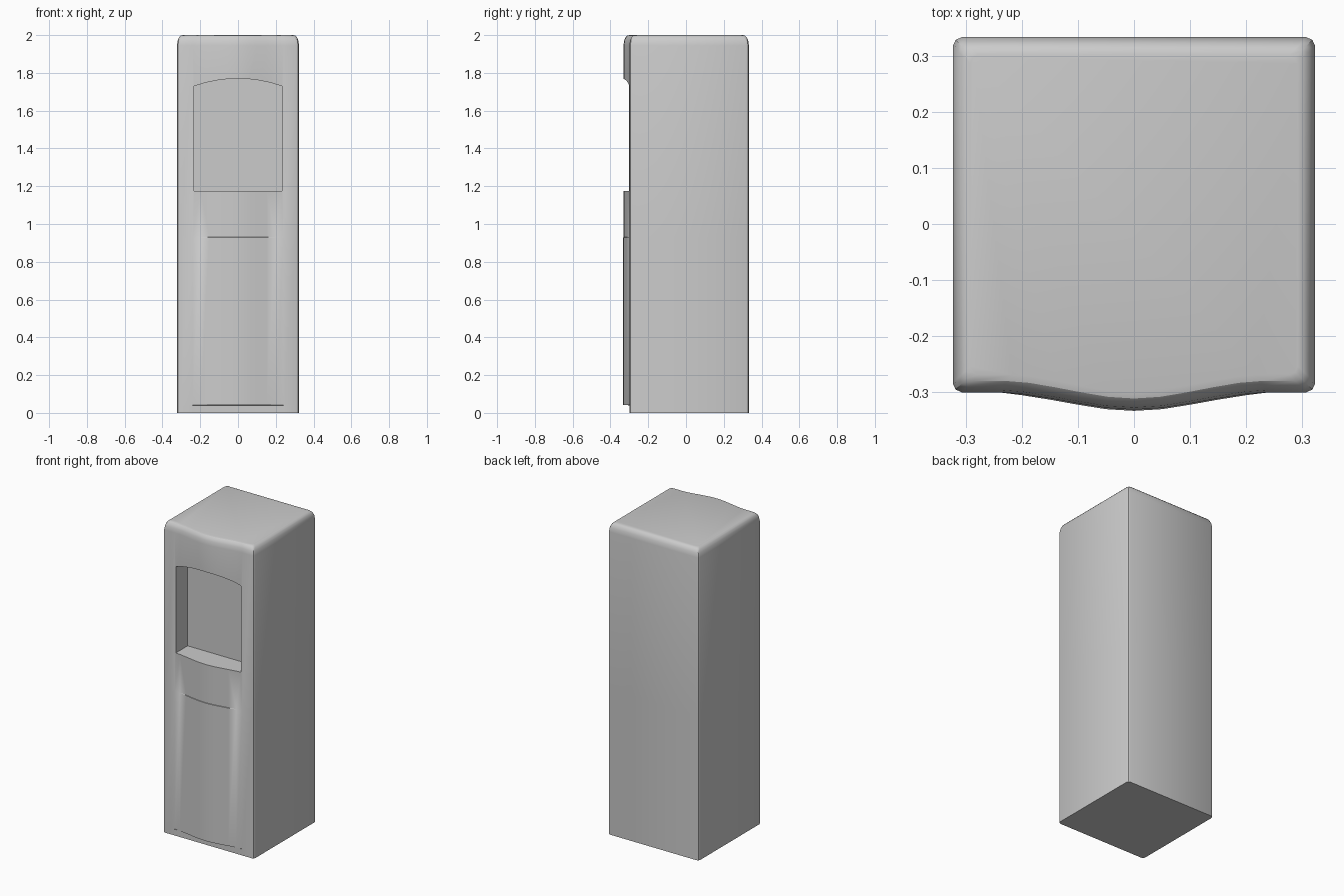
import bpy, bmesh

if "Cube" in bpy.data.objects:
    bpy.data.objects.remove(bpy.data.objects["Cube"])

W, BACK, FRONT = 0.323, 0.333, -0.30
# half profile of the bowed front: x, bulge depth
BOW = [(0.24, 0.0), (0.2, 0.003), (0.15, 0.011), (0.1, 0.020), (0.05, 0.028), (0.0, 0.031)]


def make_object(name, bm):
    bmesh.ops.recalc_face_normals(bm, faces=bm.faces)
    me = bpy.data.meshes.new(name)
    bm.to_mesh(me)
    bm.free()
    ob = bpy.data.objects.new(name, me)
    bpy.context.collection.objects.link(ob)
    return ob


def ring(z, bow, lip, inset):
    """Cabinet cross-section at one height."""
    left = [(-x, FRONT - d * bow - (lip if x < 0.24 else 0)) for x, d in BOW]
    right = [(-x, y) for x, y in reversed(left[:-1])]
    corner = [(W - 0.016, 0.0), (W - 0.005, 0.005), (W, 0.016)]
    pts = left + right
    pts += [(x, FRONT + o) for x, o in corner]
    pts += [(x, BACK - o) for x, o in reversed(corner)]
    pts += [(-x, BACK - o) for x, o in corner]
    pts += [(-x, FRONT + o) for x, o in reversed(corner)]
    s = (W - inset) / W
    mid = (FRONT + BACK) / 2
    return [(x * s, y + (inset if y < mid else -inset) * (1 if abs(y - mid) > 0.2 else 0), z)
            for x, y in pts]


# Cabinet: toe strip, bowed lower door, bowed upper panel, rounded top
levels = [(0, 0, 0, 0), (0.04, 0, 0, 0), (0.042, 1, 0.002, 0), (0.928, 1, 0.002, 0),
          (0.93, 1, 0, 0), (1.945, 1, 0, 0), (1.972, 1, 0, 0.004),
          (1.988, 1, 0, 0.011), (1.997, 1, 0, 0.020), (2.0, 1, 0, 0.031)]
bm = bmesh.new()
rings = [[bm.verts.new(p) for p in ring(*lv)] for lv in levels]
n = len(rings[0])
for a, b in zip(rings, rings[1:]):
    for i in range(n):
        j = (i + 1) % n
        bm.faces.new((a[i], a[j], b[j], b[i]))
bm.faces.new(rings[0])
bm.faces.new(rings[-1])
cabinet = make_object("cabinet", bm)

# Dispensing recess with arched roof
outline = [(-0.232, 1.175), (0.232, 1.175)]
for i in range(9):
    t = 1 - i / 4
    outline.append((0.232 * t, 1.77 - 0.04 * t * t))
bm = bmesh.new()
face = bm.faces.new([bm.verts.new((x, -0.45, z)) for x, z in outline])
ext = bmesh.ops.extrude_face_region(bm, geom=[face], use_keep_orig=True)
for v in ext["geom"]:
    if isinstance(v, bmesh.types.BMVert):
        v.co.y = -0.18
cutter = make_object("recess_cutter", bm)

mod = cabinet.modifiers.new("recess", 'BOOLEAN')
mod.operation = 'DIFFERENCE'
mod.solver = 'EXACT'
mod.object = cutter
bpy.context.view_layer.objects.active = cabinet
cabinet.select_set(True)
bpy.ops.object.modifier_apply(modifier="recess")
bpy.data.objects.remove(cutter)
bpy.ops.object.shade_smooth_by_angle(angle=0.5)
